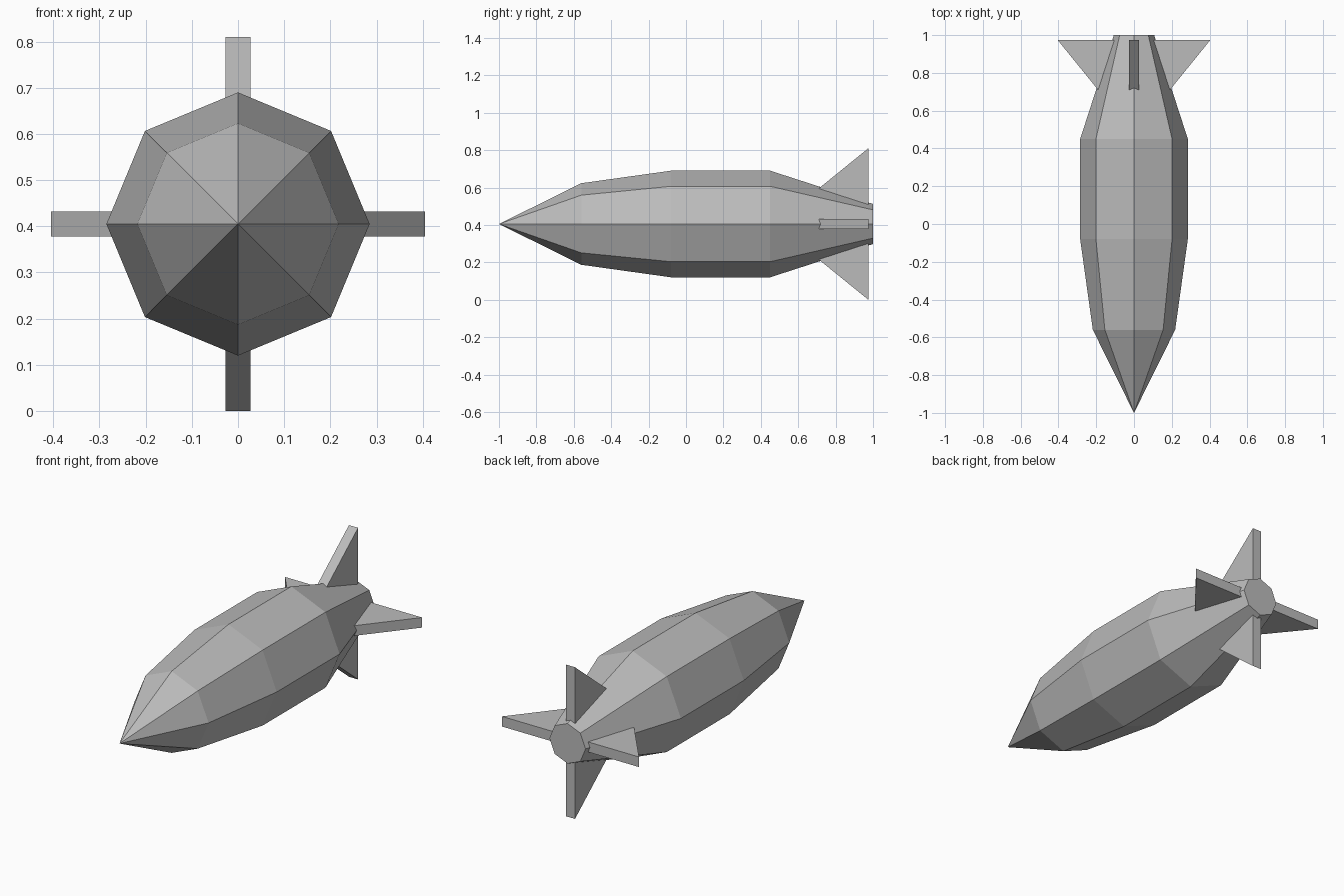
import bpy, bmesh
from math import sin, cos, pi
from mathutils import Matrix

cube = bpy.data.objects.get("Cube")
if cube:
    bpy.data.objects.remove(cube, do_unlink=True)

AXIS_Z = 0.405
SIDES = 8

grey = bpy.data.materials.new("plain_grey")
grey.use_nodes = True
colour = (0.5, 0.5, 0.5, 1)
grey.diffuse_color = colour
grey.node_tree.nodes["Principled BSDF"].inputs["Base Color"].default_value = colour


def finish(bm, name):
    bmesh.ops.recalc_face_normals(bm, faces=bm.faces)
    mesh = bpy.data.meshes.new(name)
    bm.to_mesh(mesh)
    bm.free()
    mesh.materials.append(grey)
    obj = bpy.data.objects.new(name, mesh)
    obj.location.z = AXIS_Z
    bpy.context.collection.objects.link(obj)
    return obj


# Body: eight-sided rings (y, radius) running back from a pointed nose
profile = [(-0.56, 0.218), (-0.08, 0.285), (0.45, 0.285), (1.0, 0.107)]
bm = bmesh.new()
rings = [[bm.verts.new((r * sin(2 * pi * i / SIDES), y, r * cos(2 * pi * i / SIDES)))
          for i in range(SIDES)] for y, r in profile]
nose = bm.verts.new((0, -1, 0))
for i in range(SIDES):
    j = (i + 1) % SIDES
    bm.faces.new((nose, rings[0][i], rings[0][j]))
    for a, b in zip(rings, rings[1:]):
        bm.faces.new((a[i], b[i], b[j], a[j]))
bm.faces.new(rings[-1])
finish(bm, "body")


# Tail fins: thick triangles whose roots are sunk into the tapered tail
def make_fin(name, angle):
    bm = bmesh.new()
    outline = [(0.695, 0.178), (0.975, 0.405), (0.975, 0.1)]
    face = bm.faces.new([bm.verts.new((-0.027, y, r)) for y, r in outline])
    side = bmesh.ops.extrude_face_region(bm, geom=[face])["geom"]
    verts = [v for v in side if isinstance(v, bmesh.types.BMVert)]
    bmesh.ops.translate(bm, verts=verts, vec=(0.054, 0, 0))
    bmesh.ops.rotate(bm, verts=bm.verts, matrix=Matrix.Rotation(angle, 3, "Y"))
    finish(bm, name)


for k, name in enumerate(("top_fin", "left_fin", "bottom_fin", "right_fin")):
    make_fin(name, k * pi / 2)
